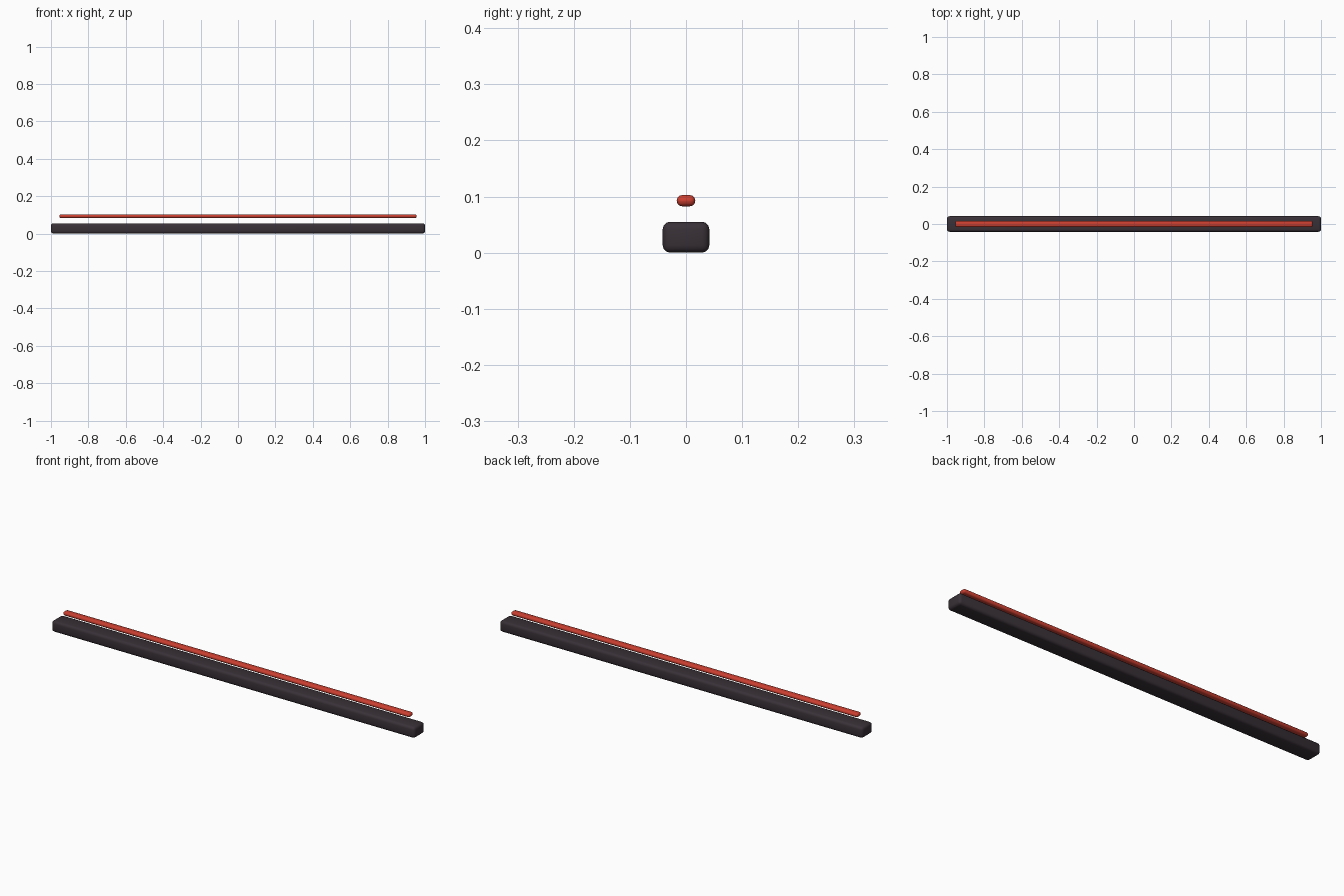
import bpy

if "Cube" in bpy.data.objects:
    bpy.data.objects.remove(bpy.data.objects["Cube"])


def material(name, color):
    m = bpy.data.materials.new(name)
    m.diffuse_color = (*color, 1.0)
    m.use_nodes = True
    m.node_tree.nodes["Principled BSDF"].inputs["Base Color"].default_value = m.diffuse_color
    return m


def rounded_bar(name, size, z, bevel, segments, mat):
    bpy.ops.mesh.primitive_cube_add(size=1, location=(0, 0, z))
    bar = bpy.context.object
    bar.name = name
    bar.scale = size
    bpy.ops.object.transform_apply(location=False, rotation=False, scale=True)
    mod = bar.modifiers.new("rounded edges", "BEVEL")
    mod.width = bevel
    mod.segments = segments
    mod.limit_method = "NONE"
    bpy.ops.object.modifier_apply(modifier=mod.name)
    bpy.ops.object.shade_smooth_by_angle()
    bar.data.materials.append(mat)
    return bar


charcoal = material("charcoal", (0.040, 0.030, 0.038))
red = material("warm red", (0.60, 0.050, 0.030))

# Heavy lower beam
rounded_bar("base_beam", (2.0, 0.083, 0.055), 0.0275, 0.013, 3, charcoal)

# Thin strip floating above the beam
rounded_bar("upper_strip", (1.91, 0.033, 0.020), 0.0925, 0.0095, 3, red)
